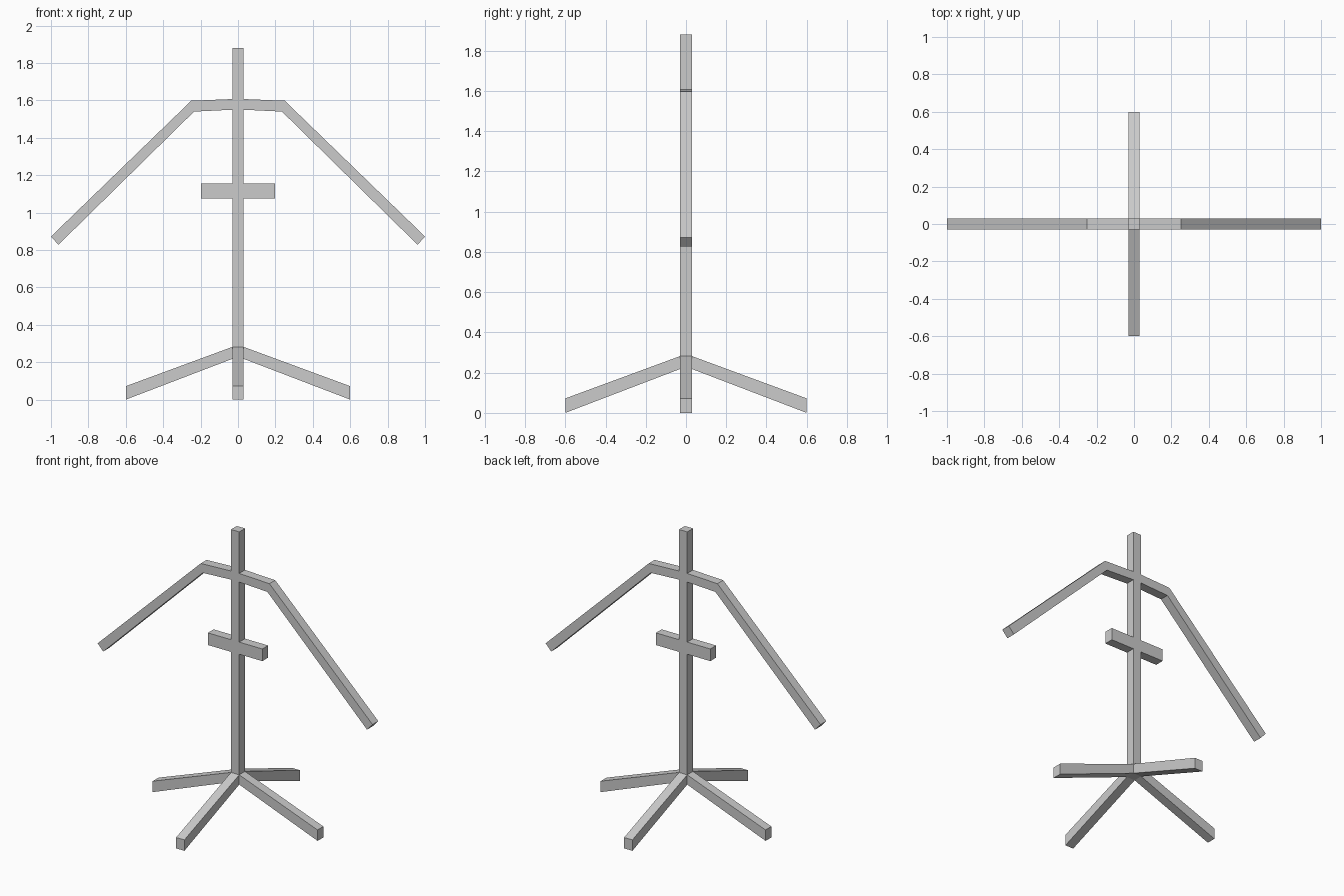
import bpy, bmesh
from math import radians
from mathutils import Matrix

if "Cube" in bpy.data.objects:
    bpy.data.objects.remove(bpy.data.objects["Cube"])

HALF = 0.03  # half thickness of every beam


def prism(name, profile, angle=0):
    """Extrude an x-z profile through the beam thickness, then turn it about z."""
    bm = bmesh.new()
    face = bm.faces.new([bm.verts.new((x, -HALF, z)) for x, z in profile])
    ext = bmesh.ops.extrude_face_region(bm, geom=[face], use_keep_orig=True)
    verts = [v for v in ext["geom"] if isinstance(v, bmesh.types.BMVert)]
    bmesh.ops.translate(bm, verts=verts, vec=(0, 2 * HALF, 0))
    bmesh.ops.recalc_face_normals(bm, faces=bm.faces)
    bm.transform(Matrix.Rotation(radians(angle), 4, "Z"))
    mesh = bpy.data.meshes.new(name)
    bm.to_mesh(mesh)
    bm.free()
    obj = bpy.data.objects.new(name, mesh)
    bpy.context.collection.objects.link(obj)


# Upright post, ending underneath where the legs meet
prism("post", [(-HALF, 0.218), (HALF, 0.218), (HALF, 1.88), (-HALF, 1.88)])

# Four sloping legs
leg = [(HALF, 0.218), (0.6, 0.0), (0.6, 0.072), (HALF, 0.282)]
for i, side in enumerate(("right", "back", "left", "front")):
    prism(side + "_leg", leg, 90 * i)

# Bent arms and short crossbar, one half on each side of the post
arm = [(HALF, 1.55), (0.235, 1.54), (0.96, 0.828), (1.0, 0.872),
       (0.25, 1.598), (HALF, 1.607)]
bar = [(HALF, 1.075), (0.198, 1.075), (0.198, 1.155), (HALF, 1.155)]
for side, angle in (("right", 0), ("left", 180)):
    prism(side + "_arm", arm, angle)
    prism(side + "_crossbar", bar, angle)
